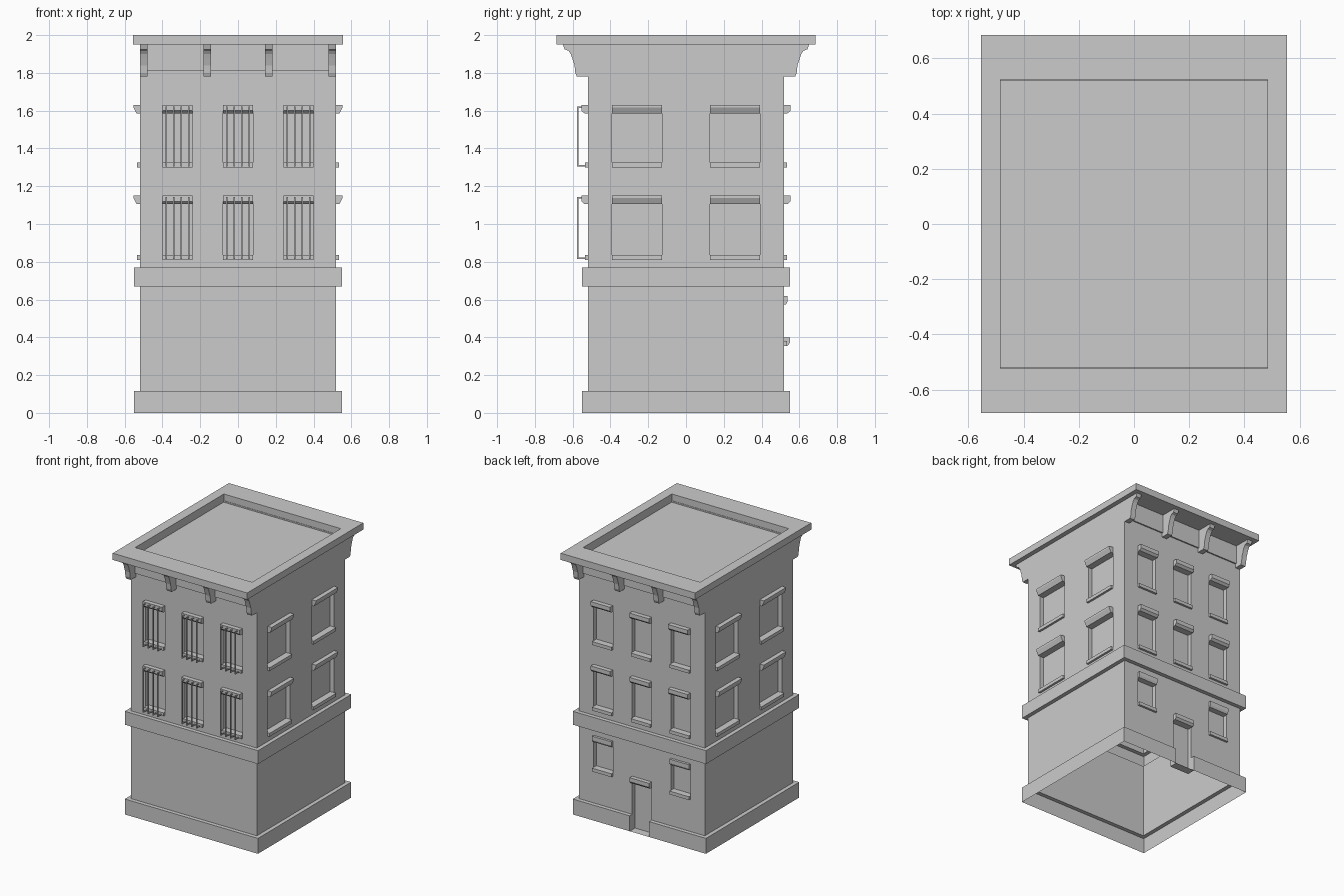
import bpy, bmesh
from mathutils import Vector

if "Cube" in bpy.data.objects:
    bpy.data.objects.remove(bpy.data.objects["Cube"])

WALL, BAND, RECESS = 0.52, 0.55, 0.033
FRONT, RIGHT, BACK, LEFT = range(4)


def at(side, u, d, z):
    """Facade coordinates (along, outward, up) to world space."""
    return [(u, -d, z), (d, u, z), (-u, d, z), (-d, -u, z)][side]


def quad(bm, pts):
    bm.faces.new([bm.verts.new(p) for p in pts])


def prism(bm, side, u0, u1, profile):
    """Outward/up profile swept along the facade."""
    f = bm.faces.new([bm.verts.new(at(side, u0, d, z)) for d, z in profile])
    ext = bmesh.ops.extrude_face_region(bm, geom=[f], use_keep_orig=True)
    move = Vector(at(side, u1, 0, 0)) - Vector(at(side, u0, 0, 0))
    verts = [g for g in ext["geom"] if isinstance(g, bmesh.types.BMVert)]
    bmesh.ops.translate(bm, vec=move, verts=verts)


def finish(bm, name, solid=True):
    bmesh.ops.remove_doubles(bm, verts=bm.verts, dist=1e-5) if not solid else None
    if solid:
        bmesh.ops.recalc_face_normals(bm, faces=bm.faces)
    me = bpy.data.meshes.new(name)
    bm.to_mesh(me)
    bm.free()
    ob = bpy.data.objects.new(name, me)
    bpy.context.collection.objects.link(ob)


def panel(bm, side, d, z0, z1, holes=(), skip=(), back=None):
    """Flat wall strip with recessed openings."""
    us = sorted({-d, d, *[v for h in holes for v in h[:2]]})
    zs = sorted({z0, z1, *[v for h in holes for v in h[2:]]})
    for a, b in zip(us, us[1:]):
        for e, f in zip(zs, zs[1:]):
            cu, cz = (a + b) / 2, (e + f) / 2
            if not any(h[0] < cu < h[1] and h[2] < cz < h[3] for h in holes):
                quad(bm, [at(side, u, d, z) for u, z in ((a, e), (b, e), (b, f), (a, f))])
    inner = WALL - RECESS if back is None else back
    for h in holes:
        c = [(h[0], h[2]), (h[1], h[2]), (h[1], h[3]), (h[0], h[3])]
        quad(bm, [at(side, u, inner, z) for u, z in c])
        for i in range(4):
            if (h, i) in skip:
                continue
            (ua, za), (ub, zb) = c[i], c[(i + 1) % 4]
            quad(bm, [at(side, ua, d, za), at(side, ub, d, zb),
                      at(side, ub, inner, zb), at(side, ua, inner, za)])


def ledge(bm, side, z, up, spans=((-1, 1),)):
    """Mitred horizontal step between wall and band."""
    for a, b in spans:
        ends = [(BAND if v == 1 else -BAND if v == -1 else v,
                 WALL if v == 1 else -WALL if v == -1 else v) for v in (a, b)]
        p = [at(side, ends[0][0], BAND, z), at(side, ends[1][0], BAND, z),
             at(side, ends[1][1], WALL, z), at(side, ends[0][1], WALL, z)]
        quad(bm, p if up else p[::-1])


# Window layout: (u0, u1, z0, z1) including sill and hood
rows = ((0.81, 1.15), (1.30, 1.63))
narrow = [(c - 0.08, c + 0.08, a, b) for c in (-0.32, 0, 0.32) for a, b in rows]
wide = [(c - 0.132, c + 0.132, a, b) for c in (-0.26, 0.26) for a, b in rows]
small = [(c - 0.08, c + 0.08, 0.355, 0.62) for c in (-0.32, 0.32)]
SILL, HOOD = 0.025, 0.045


def opening(w):
    return (w[0], w[1], w[2] + SILL, w[3] - HOOD)


# Hollow body shell with stepped bands, recessed windows and back door
body, hoods, sills, bars = (bmesh.new() for _ in range(4))
door_low, door_high = (-0.08, 0.08, 0.0, 0.115), (-0.08, 0.08, 0.115, 0.355)
for side in range(4):
    wins = narrow if side in (FRONT, BACK) else wide
    panel(body, side, WALL, 0.77, 1.95, [opening(w) for w in wins])
    panel(body, side, BAND, 0.67, 0.77)
    ledge(body, side, 0.77, True)
    ledge(body, side, 0.67, False)
    if side == BACK:
        panel(body, side, BAND, 0, 0.115, [door_low], [(door_low, 2)])
        panel(body, side, WALL, 0.115, 0.67,
              [door_high] + [opening(w) for w in small], [(door_high, 0)])
        ledge(body, side, 0.115, True, ((-1, -0.08), (0.08, 1)))
    else:
        panel(body, side, BAND, 0, 0.115)
        panel(body, side, WALL, 0.115, 0.67)
        ledge(body, side, 0.115, True)

    # Hoods and sills
    for u0, u1, z0, z1 in wins:
        drop = 0.03 if side in (FRONT, BACK) else 0.013
        prism(hoods, side, u0, u1, [(WALL, z1), (0.553, z1), (0.553, z1 - drop),
                                    (0.537, z1 - HOOD), (WALL, z1 - HOOD)])
        prism(sills, side, u0, u1, [(WALL, z0), (0.536, z0),
                                    (0.536, z0 + SILL), (WALL, z0 + SILL)])
        # Bent window bars on the front
        if side == FRONT:
            b, t, o, k = z0 + 0.005, z1 - 0.008, 0.577, 0.007
            for i in range(4):
                u = (u0 + u1) / 2 + (i - 1.5) * 0.04
                prism(bars, side, u - k / 2, u + k / 2,
                      [(0.525, b), (o, b), (o, t), (0.525, t), (0.525, t - k),
                       (o - k, t - k), (o - k, b + k), (0.525, b + k)])

# Ground floor trim on the back
for u0, u1, z0, z1 in small:
    prism(hoods, BACK, u0, u1, [(WALL, z1), (0.538, z1), (0.538, z1 - 0.03),
                                (0.53, z1 - HOOD), (WALL, z1 - HOOD)])
    prism(sills, BACK, u0, u1, [(WALL, z0), (0.536, z0),
                                (0.536, z0 + SILL), (WALL, z0 + SILL)])
prism(hoods, BACK, -0.08, 0.08, [(WALL, 0.4), (0.55, 0.4), (0.55, 0.37),
                                 (0.537, 0.355), (WALL, 0.355)])
finish(body, "building_walls", solid=False)
finish(hoods, "window_hoods")
finish(sills, "window_sills")
finish(bars, "window_bars")

# Cornice frieze and curved brackets on front and back
frieze, brackets = bmesh.new(), bmesh.new()
curve = [(WALL, 1.78), (0.578, 1.78), (0.586, 1.80), (0.590, 1.84), (0.603, 1.88),
         (0.610, 1.90), (0.622, 1.917), (0.643, 1.925), (0.652, 1.95), (WALL, 1.95)]
for side in (FRONT, BACK):
    prism(frieze, side, -0.519, 0.519, [(WALL, 1.81), (0.53, 1.81), (0.53, 1.95), (WALL, 1.95)])
    for c in (-0.5, -0.163, 0.163, 0.5):
        prism(brackets, side, c - 0.02, c + 0.02, curve)
finish(frieze, "cornice_frieze")
finish(brackets, "cornice_brackets")

# Roof slab with sunken deck
roof = bmesh.new()


def ring(x, y, z):
    return [(-x, -y, z), (x, -y, z), (x, y, z), (-x, y, z)]


loops = [ring(WALL, WALL, 1.95), ring(0.555, 0.685, 1.95), ring(0.555, 0.685, 2.0),
         ring(0.483, 0.523, 2.0), ring(0.483, 0.523, 1.94)]
for lo, hi in zip(loops, loops[1:]):
    for i in range(4):
        j = (i + 1) % 4
        quad(roof, [lo[i], lo[j], hi[j], hi[i]])
quad(roof, loops[-1])
finish(roof, "roof_slab", solid=False)
